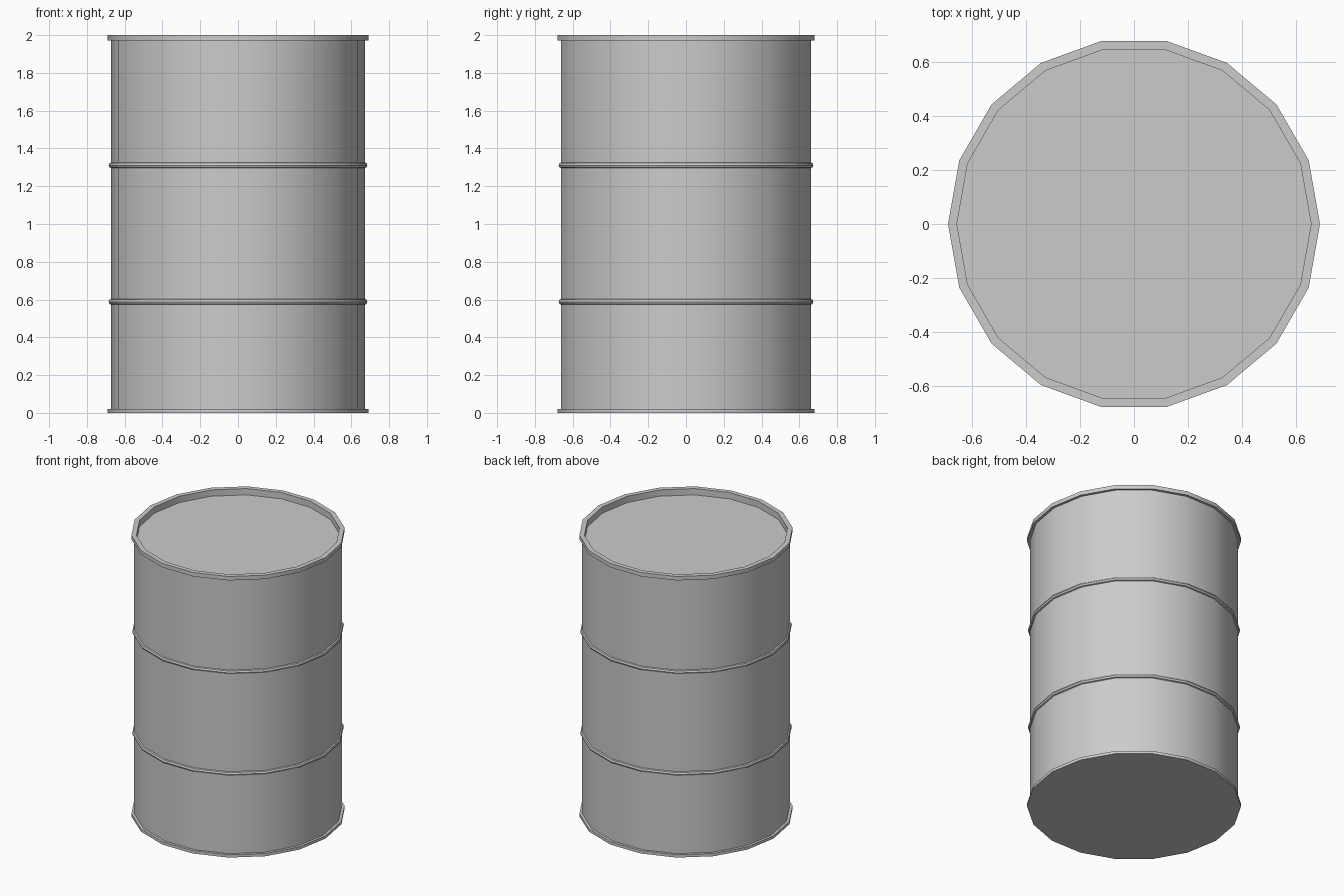
import bpy
import math

SIDES = 18

cube = bpy.data.objects.get("Cube")
if cube:
    bpy.data.objects.remove(cube, do_unlink=True)

# Single painted steel colour
steel = bpy.data.materials.new("light_grey_steel")
steel.use_nodes = True
colour = (0.6, 0.6, 0.6, 1.0)
steel.diffuse_color = colour
steel.node_tree.nodes["Principled BSDF"].inputs["Base Color"].default_value = colour


def lathe(name, profile, closed=False):
    """Spin (radius, height) points around z; open profiles are capped at both ends."""
    verts, faces = [], []
    for radius, z in profile:
        for s in range(SIDES):
            a = math.tau * s / SIDES
            verts.append((radius * math.cos(a), radius * math.sin(a), z))
    n = len(profile)
    for i in range(n if closed else n - 1):
        j = (i + 1) % n
        for s in range(SIDES):
            t = (s + 1) % SIDES
            faces.append((i * SIDES + s, i * SIDES + t, j * SIDES + t, j * SIDES + s))
    if not closed:
        faces.append(tuple(reversed(range(SIDES))))
        faces.append(tuple(range((n - 1) * SIDES, n * SIDES)))
    mesh = bpy.data.meshes.new(name)
    mesh.from_pydata(verts, [], faces)
    mesh.materials.append(steel)
    obj = bpy.data.objects.new(name, mesh)
    bpy.context.collection.objects.link(obj)
    bpy.ops.object.select_all(action="DESELECT")
    obj.select_set(True)
    bpy.context.view_layer.objects.active = obj
    bpy.ops.object.shade_smooth_by_angle(angle=math.radians(30))
    return obj


# Drum shell with flared bottom and top rims and a recessed lid
lathe("drum_body", [
    (0.69, 0.0), (0.69, 0.02), (0.672, 0.02),
    (0.672, 1.972), (0.69, 1.972), (0.69, 2.0),
    (0.657, 2.0), (0.657, 1.955),
])

# Rolling hoops around the shell
for name, height in (("lower_hoop", 0.588), ("upper_hoop", 1.311)):
    section = [(0.669 + 0.016 * math.cos(math.tau * k / 8),
                height + 0.016 * math.sin(math.tau * k / 8)) for k in range(8)]
    hoop = lathe(name, section, closed=True)
    hoop.data.shade_smooth()
